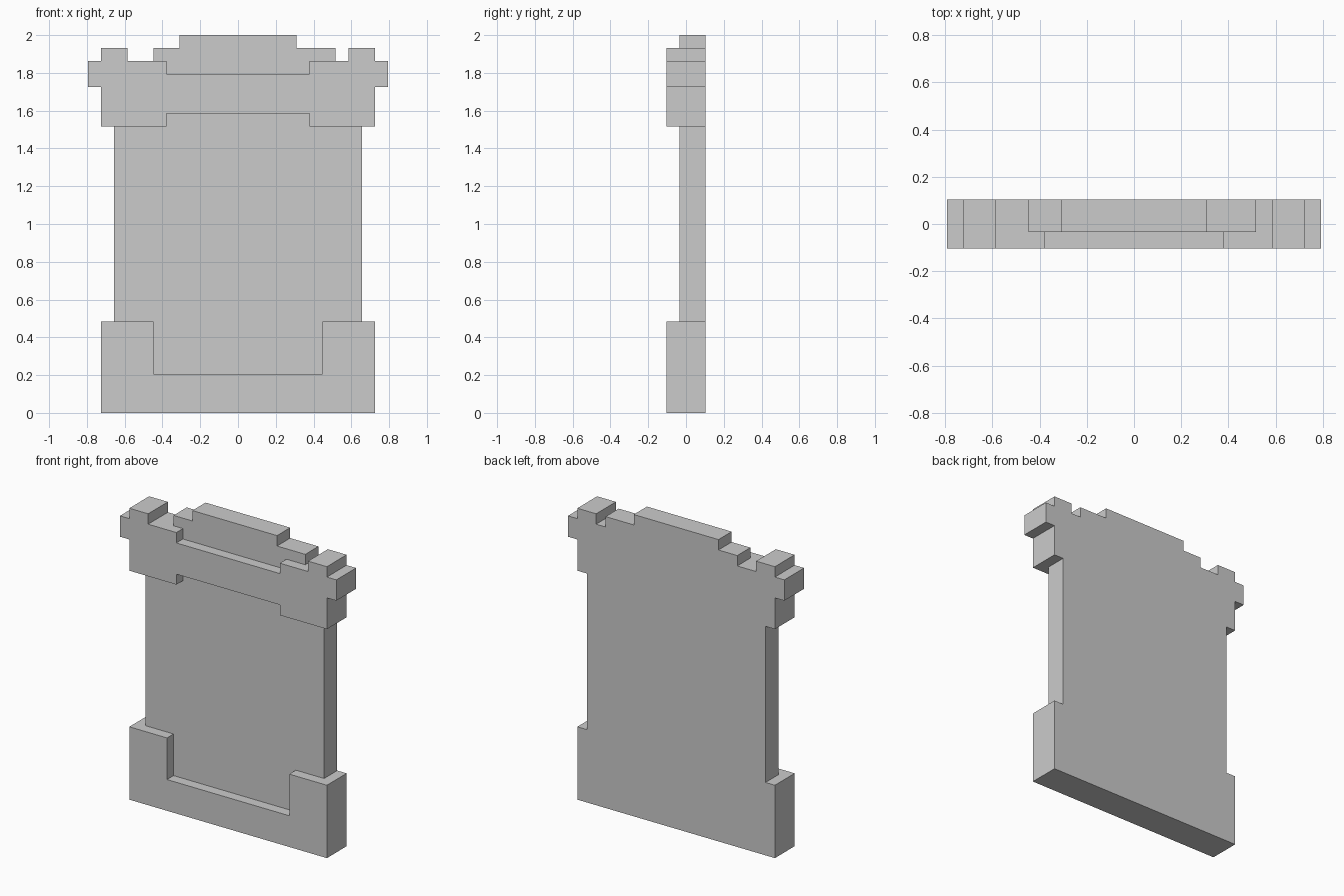
import bpy, bmesh

if "Cube" in bpy.data.objects:
    bpy.data.objects.remove(bpy.data.objects["Cube"])

U = 2 / 29  # one block of the stepped grid


def slab(name, outline, y0, y1):
    """Extrude an (x, z) outline, given in blocks, from y0 to y1."""
    bm = bmesh.new()
    face = bm.faces.new([bm.verts.new((x * U, y0 * U, z * U)) for x, z in outline])
    ext = bmesh.ops.extrude_face_region(bm, geom=[face])
    verts = [v for v in ext["geom"] if isinstance(v, bmesh.types.BMVert)]
    bmesh.ops.translate(bm, vec=(0, (y1 - y0) * U, 0), verts=verts)
    bmesh.ops.recalc_face_normals(bm, faces=bm.faces)
    mesh = bpy.data.meshes.new(name)
    bm.to_mesh(mesh)
    bm.free()
    obj = bpy.data.objects.new(name, mesh)
    bpy.context.collection.objects.link(obj)
    return obj


def mirrored(right):
    """Close a right-hand outline with its mirror image."""
    return right + [(-x, z) for x, z in reversed(right)]


# Full-depth silhouette: foot, narrow shaft, wide stepped crown
side = [(10.5, 0), (10.5, 7), (9.5, 7), (9.5, 22), (10.5, 22), (10.5, 25),
        (11.5, 25), (11.5, 27), (10.5, 27), (10.5, 28), (8.5, 28), (8.5, 27)]
# Central crest, one block wider on the right
crest = [(7.5, 27), (7.5, 28), (4.5, 28), (4.5, 29),
         (-4.5, 29), (-4.5, 28), (-6.5, 28), (-6.5, 27)]
outline = side + crest + [(-x, z) for x, z in reversed(side)]
body = slab("stepped_slab", outline, -1.5, 1.5)

# Front recesses, one block deep: the main panel and the area before the crest
panel = mirrored([(6.5, 3), (6.5, 7), (12, 7), (12, 22), (5.5, 22), (5.5, 23)])
ledge = mirrored([(5.5, 26), (5.5, 27), (8, 27), (8, 30)])
cutters = [slab("panel_recess", panel, -2.5, -0.5),
           slab("crest_recess", ledge, -2.5, -0.5)]
for cutter in cutters:
    mod = body.modifiers.new(cutter.name, "BOOLEAN")
    mod.operation = "DIFFERENCE"
    mod.solver = "EXACT"
    mod.object = cutter
    cutter.hide_render = True

# Bake the cuts and discard the cutters
depsgraph = bpy.context.evaluated_depsgraph_get()
baked = bpy.data.meshes.new_from_object(body.evaluated_get(depsgraph))
body.modifiers.clear()
body.data = baked
for cutter in cutters:
    bpy.data.objects.remove(cutter)
